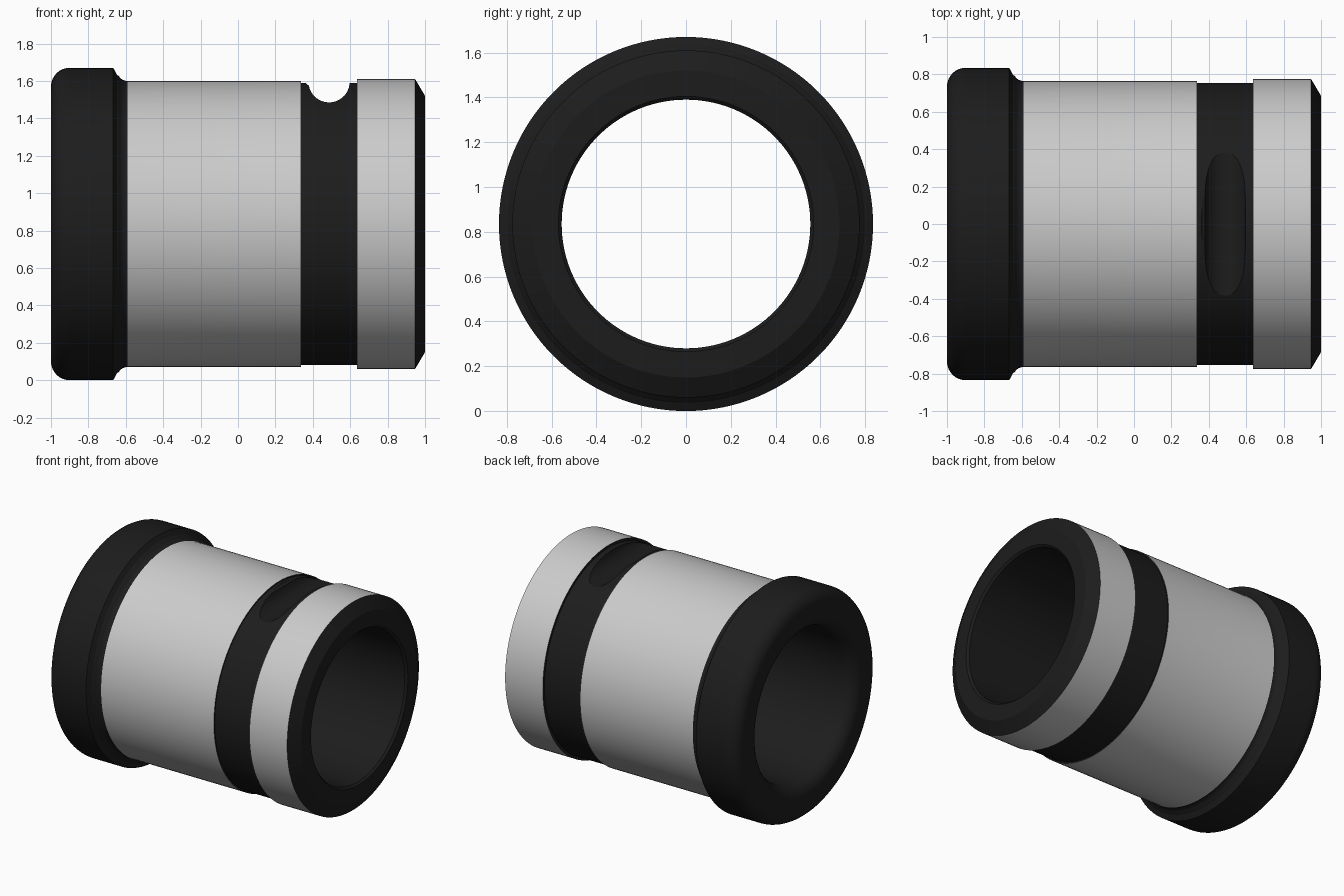
import bpy, bmesh, math

if "Cube" in bpy.data.objects:
    bpy.data.objects.remove(bpy.data.objects["Cube"])

R, SEG = 0.835, 128

def mat(name, c):
    m = bpy.data.materials.new(name)
    m.diffuse_color = (c[0], c[1], c[2], 1)
    m.use_nodes = True
    m.node_tree.nodes["Principled BSDF"].inputs["Base Color"].default_value = m.diffuse_color
    return m

black = mat("black_rubber", (0.012, 0.012, 0.012))
grey = mat("grey_metal", (0.8, 0.8, 0.8))

def arc(cx, cr, rad, a0, a1, n=8):
    return [(cx + rad * math.cos(math.radians(a0 + (a1 - a0) * i / n)),
             cr + rad * math.sin(math.radians(a0 + (a1 - a0) * i / n))) for i in range(n + 1)]

def make(name, bm, mats):
    bmesh.ops.recalc_face_normals(bm, faces=bm.faces)
    me = bpy.data.meshes.new(name)
    bm.to_mesh(me)
    bm.free()
    for m in mats:
        me.materials.append(m)
    ob = bpy.data.objects.new(name, me)
    bpy.context.collection.objects.link(ob)
    return ob

# Closed (x, radius) profile of the sleeve, revolved about the x axis
profile = arc(-0.9, 0.655, 0.1, 270, 180)                   # rounded bore mouth
profile += arc(-0.9, R - 0.1, 0.1, 180, 90)                 # rounded flange rim
profile += [(-0.667, R), (-0.647, 0.798)]
profile += arc(-0.592, 0.818, 0.053, 210, 270, 5)           # neck fillet
profile += [(0.337, 0.765), (0.337, 0.755), (0.637, 0.755), (0.637, 0.775),
            (0.947, 0.775), (1.0, 0.685), (1.0, 0.57), (0.985, 0.555)]
# the first arc's start sits on the bore line and closes the loop

bm = bmesh.new()
rings = []
for i in range(SEG):
    a = 2 * math.pi * i / SEG
    rings.append([bm.verts.new((x, r * math.sin(a), R + r * math.cos(a))) for x, r in profile])
n = len(profile)
for i in range(SEG):
    p, q = rings[i], rings[(i + 1) % SEG]
    for j in range(n):
        k = (j + 1) % n
        f = bm.faces.new((p[j], p[k], q[k], q[j]))
        x0, r0 = profile[j]
        x1, r1 = profile[k]
        # grey bands: long body and end collar
        if x1 - x0 > 0.25 and abs(r0 - r1) < 0.003 and (0.76 < r0 < 0.78):
            f.material_index = 1
sleeve = make("bushing_sleeve", bm, [black, grey])

# Flared round-bottomed notch cut across the top of the groove
outline = [(0.36, 1.70), (0.36, 1.59), (0.373, 1.578)]
outline += arc(0.487, 1.595, 0.11, 190, 360, 20) + [(0.6, 1.70)]
bm = bmesh.new()
face = bm.faces.new([bm.verts.new((x, -1, z)) for x, z in outline])
ext = bmesh.ops.extrude_face_region(bm, geom=[face])
bmesh.ops.translate(bm, vec=(0, 2, 0),
                    verts=[v for v in ext["geom"] if isinstance(v, bmesh.types.BMVert)])
cutter = make("notch_cutter", bm, [black])

mod = sleeve.modifiers.new("notch", "BOOLEAN")
mod.operation, mod.object, mod.solver = "DIFFERENCE", cutter, "EXACT"
bpy.context.view_layer.objects.active = sleeve
sleeve.select_set(True)
bpy.ops.object.modifier_apply(modifier=mod.name)
bpy.data.objects.remove(cutter)
bpy.ops.object.shade_smooth_by_angle(angle=math.radians(25))
